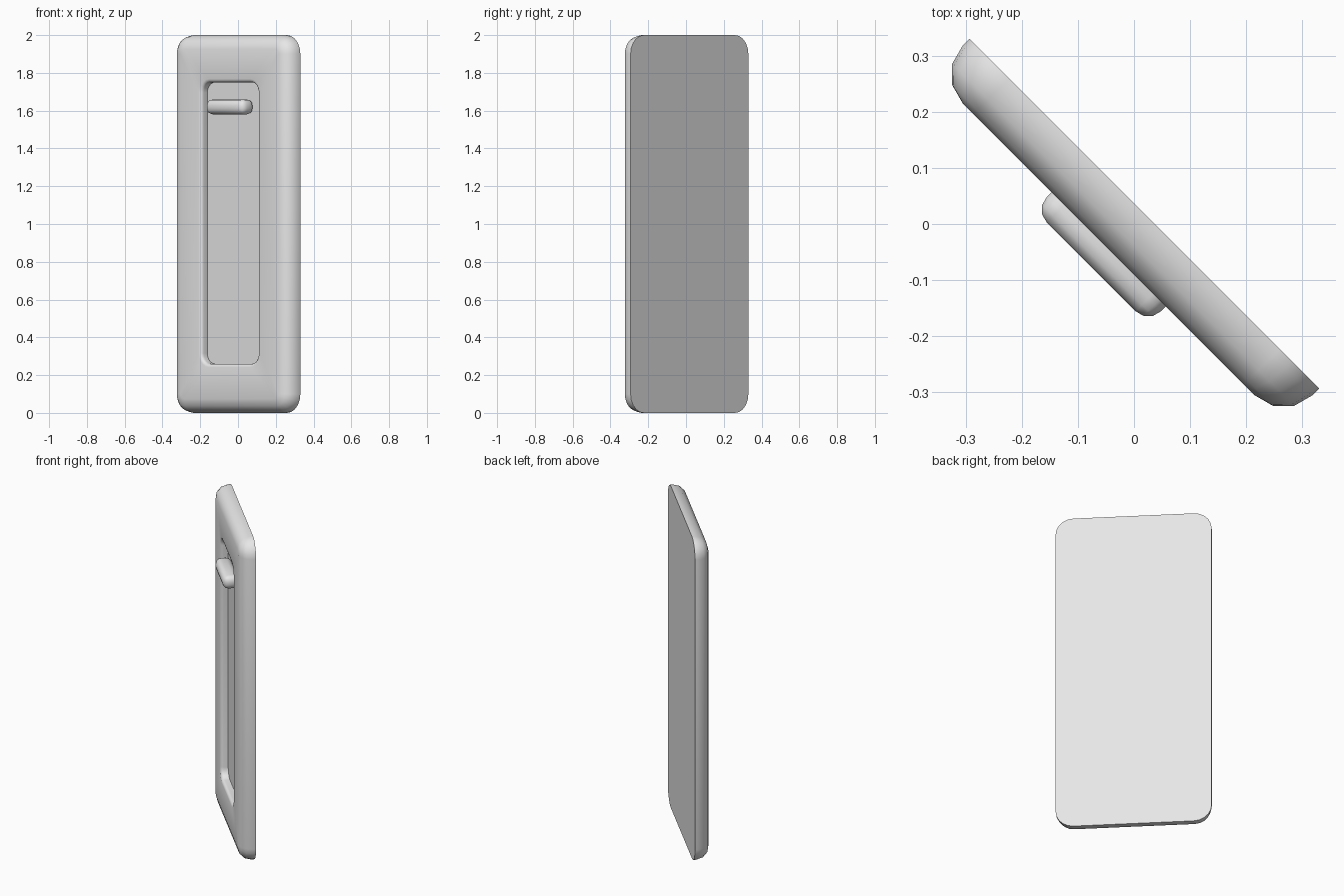
import bpy, bmesh
from math import sin, cos, pi, radians

if "Cube" in bpy.data.objects:
    bpy.data.objects.remove(bpy.data.objects["Cube"])

grey = bpy.data.materials.new("plain_grey")
grey.use_nodes = True
colour = (0.8, 0.8, 0.8, 1)
grey.diffuse_color = colour
grey.node_tree.nodes["Principled BSDF"].inputs["Base Color"].default_value = colour


def finish(name, bm):
    """Turn a bmesh into a smooth-shaded object turned to face front right."""
    bmesh.ops.recalc_face_normals(bm, faces=bm.faces)
    mesh = bpy.data.meshes.new(name)
    bm.to_mesh(mesh)
    bm.free()
    mesh.materials.append(grey)
    obj = bpy.data.objects.new(name, mesh)
    bpy.context.collection.objects.link(obj)
    obj.rotation_euler.z = radians(-45)
    bpy.ops.object.select_all(action='DESELECT')
    obj.select_set(True)
    bpy.context.view_layer.objects.active = obj
    bpy.ops.object.shade_smooth_by_angle(angle=radians(40))
    return obj


def ring(bm, half_w, half_h, radius, y, mid=1.0, steps=5):
    """Rounded rectangle of vertices at depth y."""
    verts = []
    for k, (sx, sz) in enumerate([(1, 1), (-1, 1), (-1, -1), (1, -1)]):
        for i in range(steps + 1):
            a = (k + i / steps) * pi / 2
            verts.append(bm.verts.new((sx * (half_w - radius) + radius * cos(a), y,
                                       mid + sz * (half_h - radius) + radius * sin(a))))
    return verts


# Panel: flat back, rounded front border, recessed track with softened rim
BACK, FRONT, FLOOR = 0.026, -0.064, -0.019
EDGE, RIM = 0.074, 0.018
bm = bmesh.new()
rings = [ring(bm, 0.441, 1.0, 0.1, BACK)]
for i in range(4):
    a = i * pi / 6
    inset = EDGE * (1 - cos(a))
    rings.append(ring(bm, 0.441 - inset, 1.0 - inset, 0.1 - inset, FRONT + EDGE * (1 - sin(a))))
for i in range(4):
    a = i * pi / 6
    grow = RIM * (1 - sin(a))
    rings.append(ring(bm, 0.21 + grow, 0.745 + grow, 0.055 + grow,
                      FRONT + RIM * (1 - cos(a)), 1.005))
rings.append(ring(bm, 0.21, 0.745, 0.055, FLOOR, 1.005))
for r, s in zip(rings, rings[1:]):
    for i in range(len(r)):
        j = (i + 1) % len(r)
        bm.faces.new((r[i], r[j], s[j], s[i]))
bm.faces.new(rings[0])
bm.faces.new(rings[-1])
finish("panel", bm)

# Slider handle: rounded bar standing out of the track
bm = bmesh.new()
bmesh.ops.create_cube(bm, size=1)
bmesh.ops.scale(bm, vec=(0.288, 0.092, 0.08), verts=bm.verts)
bmesh.ops.translate(bm, vec=(0, -0.062, 1.62), verts=bm.verts)
bmesh.ops.bevel(bm, geom=bm.edges[:], offset=0.032, segments=3, profile=0.5, affect='EDGES')
finish("slider_handle", bm)
